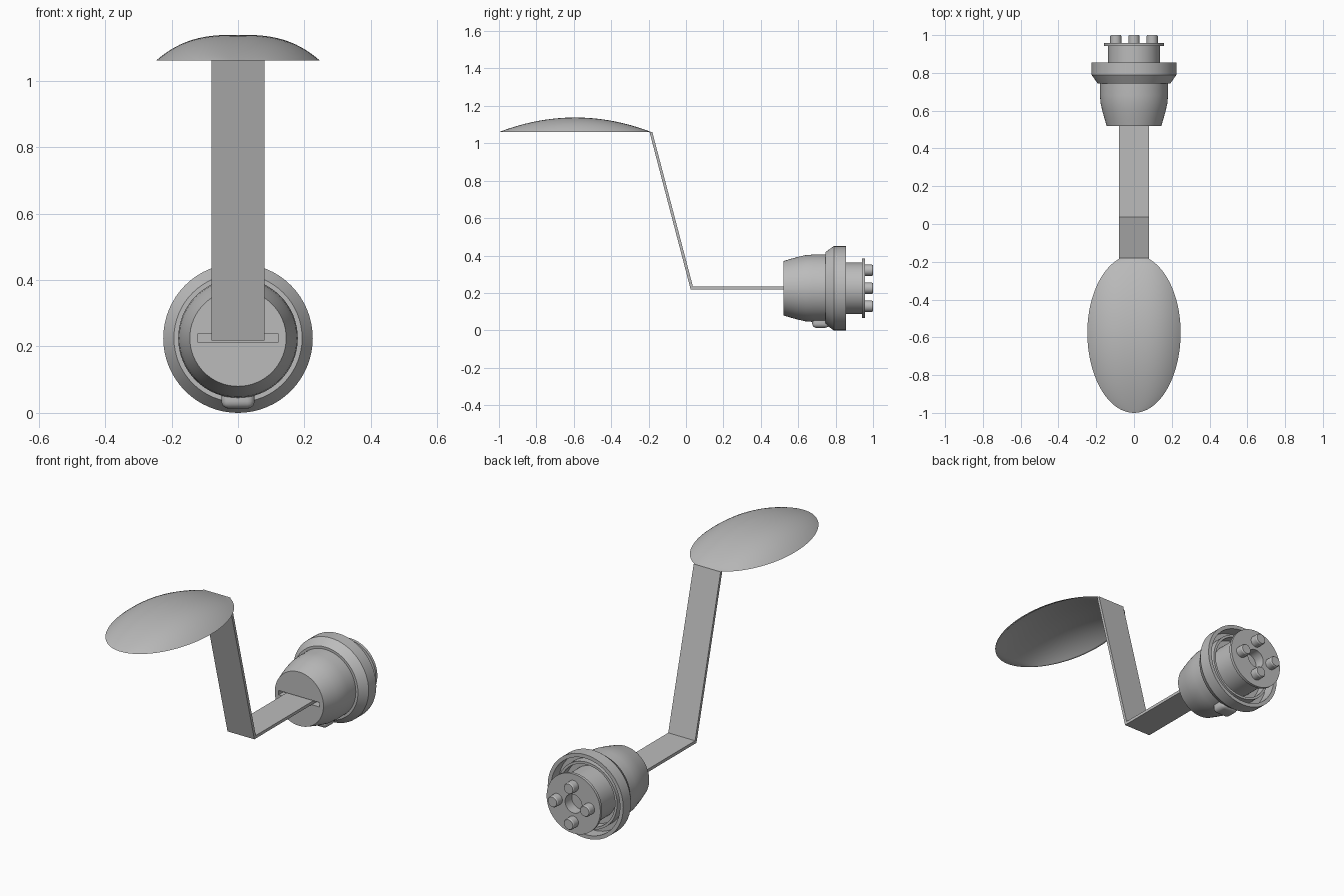
import bpy, bmesh, math
from mathutils import Matrix, Vector

cube = bpy.data.objects.get("Cube")
if cube:
    bpy.data.objects.remove(cube, do_unlink=True)

AXIS_Z = 0.225      # height of the socket axis
ARM_HALF = 0.08     # half width of the flat arm

grey = bpy.data.materials.new("plain grey")
grey.use_nodes = True
colour = (0.5, 0.5, 0.5, 1)
grey.diffuse_color = colour
grey.node_tree.nodes["Principled BSDF"].inputs["Base Color"].default_value = colour


def finish(name, bm, smooth=None):
    bmesh.ops.remove_doubles(bm, verts=bm.verts, dist=1e-5)
    bmesh.ops.recalc_face_normals(bm, faces=bm.faces)
    mesh = bpy.data.meshes.new(name)
    bm.to_mesh(mesh)
    bm.free()
    mesh.materials.append(grey)
    obj = bpy.data.objects.new(name, mesh)
    bpy.context.collection.objects.link(obj)
    if smooth:
        bpy.ops.object.select_all(action='DESELECT')
        obj.select_set(True)
        bpy.context.view_layer.objects.active = obj
        bpy.ops.object.shade_smooth_by_angle(angle=math.radians(smooth))
    return obj


def lathe(name, profile, x=0, z=AXIS_Z, steps=64):
    """Revolve (y, radius) points around an axis parallel to y."""
    bm = bmesh.new()
    verts = [bm.verts.new((x + r, y, z)) for y, r in profile]
    edges = [bm.edges.new(pair) for pair in zip(verts, verts[1:])]
    bmesh.ops.spin(bm, geom=verts + edges, cent=(x, 0, z), axis=(0, 1, 0),
                   angle=math.tau, steps=steps, use_duplicate=False)
    return finish(name, bm, 30)


def box(name, centre, size, bevel=0):
    bm = bmesh.new()
    bmesh.ops.create_cube(bm, size=1, matrix=Matrix.Translation(centre)
                          @ Matrix.Diagonal((*size, 1)))
    if bevel:
        bmesh.ops.bevel(bm, geom=bm.edges[:], offset=bevel, segments=4,
                        profile=0.5, affect='EDGES')
    return finish(name, bm, 35 if bevel else None)


# Hollow domed bowl, lofted from thin crescent sections
def bowl(rows=40, cols=32, wall=0.01):
    back, front, widest = -0.185, -1.0, -0.575
    bm = bmesh.new()
    rings = []
    for i in range(rows + 1):
        v = -math.cos(math.pi * i / rows)
        y = (back + front) / 2 + v * (back - front) / 2
        reach = 0.425 if y < widest else 0.412
        width = 0.247 * math.sqrt(max(0, 1 - ((y - widest) / reach) ** 2))
        height = 0.078 * (1 - v * v)
        ring = []
        for w, h, way in ((width, height, 1),
                          (max(0, width - wall), max(0, height - wall), -1)):
            for j in range(cols + 1):
                u = way * math.sin(math.pi * (j / cols - 0.5))
                ring.append(bm.verts.new((u * w, y, 1.06 + h * (1 - abs(u) ** 2.8))))
        rings.append(ring)
    for a, b in zip(rings, rings[1:]):
        for j in range(len(a)):
            k = (j + 1) % len(a)
            bm.faces.new((a[j], a[k], b[k], b[j]))
    bmesh.ops.dissolve_degenerate(bm, dist=1e-5, edges=bm.edges[:])
    return finish("bowl", bm, 40)


bowl()

# Bent flat arm, extruded across x
bm = bmesh.new()
side = [(0.56, 0.218), (0.025, 0.218), (-0.195, 1.06),
        (-0.18, 1.06), (0.037, 0.234), (0.56, 0.234)]
face = bm.faces.new([bm.verts.new((-ARM_HALF, y, z)) for y, z in side])
extruded = bmesh.ops.extrude_face_region(bm, geom=[face])["geom"]
bmesh.ops.translate(bm, vec=Vector((2 * ARM_HALF, 0, 0)),
                    verts=[g for g in extruded if isinstance(g, bmesh.types.BMVert)])
finish("arm", bm)

# Socket body with a slot for the arm
body = lathe("socket_body", [(0.52, 0), (0.52, 0.145), (0.56, 0.157), (0.6, 0.168),
                             (0.64, 0.177), (0.68, 0.18), (0.78, 0.18), (0.78, 0)])
slot = box("slot_cutter", (0, 0.53, 0.226), (0.245, 0.06, 0.024))
slot.hide_render = True
slot.hide_viewport = True
cut = body.modifiers.new("slot", 'BOOLEAN')
cut.object = slot
cut.operation = 'DIFFERENCE'
cut.solver = 'EXACT'

# Flange cup, inner ring and neck
lathe("flange", [(0.745, 0.17), (0.745, 0.193), (0.79, 0.225), (0.855, 0.225),
                 (0.855, 0.205), (0.79, 0.205), (0.79, 0.12)])
lathe("inner_ring", [(0.785, 0.178), (0.84, 0.178), (0.84, 0.165), (0.785, 0.165)])
lathe("neck", [(0.77, 0), (0.77, 0.137), (0.945, 0.137)])

# End plate with a central hole
lathe("end_plate", [(0.9, 0), (0.9, 0.05), (0.957, 0.05), (0.957, 0.16),
                    (0.942, 0.16), (0.942, 0.05)])

# Four contact pins
for label, dx, dz in (("left", 1, 0), ("right", -1, 0), ("top", 0, 1), ("bottom", 0, -1)):
    lathe(label + "_pin", [(0.945, 0.03), (0.994, 0.03), (1.0, 0.026), (1.0, 0)],
          x=dx * 0.096, z=AXIS_Z + dz * 0.096, steps=24)

# Rounded latch under the body
box("latch", (0, 0.72, 0.045), (0.1, 0.09, 0.064), 0.022)
